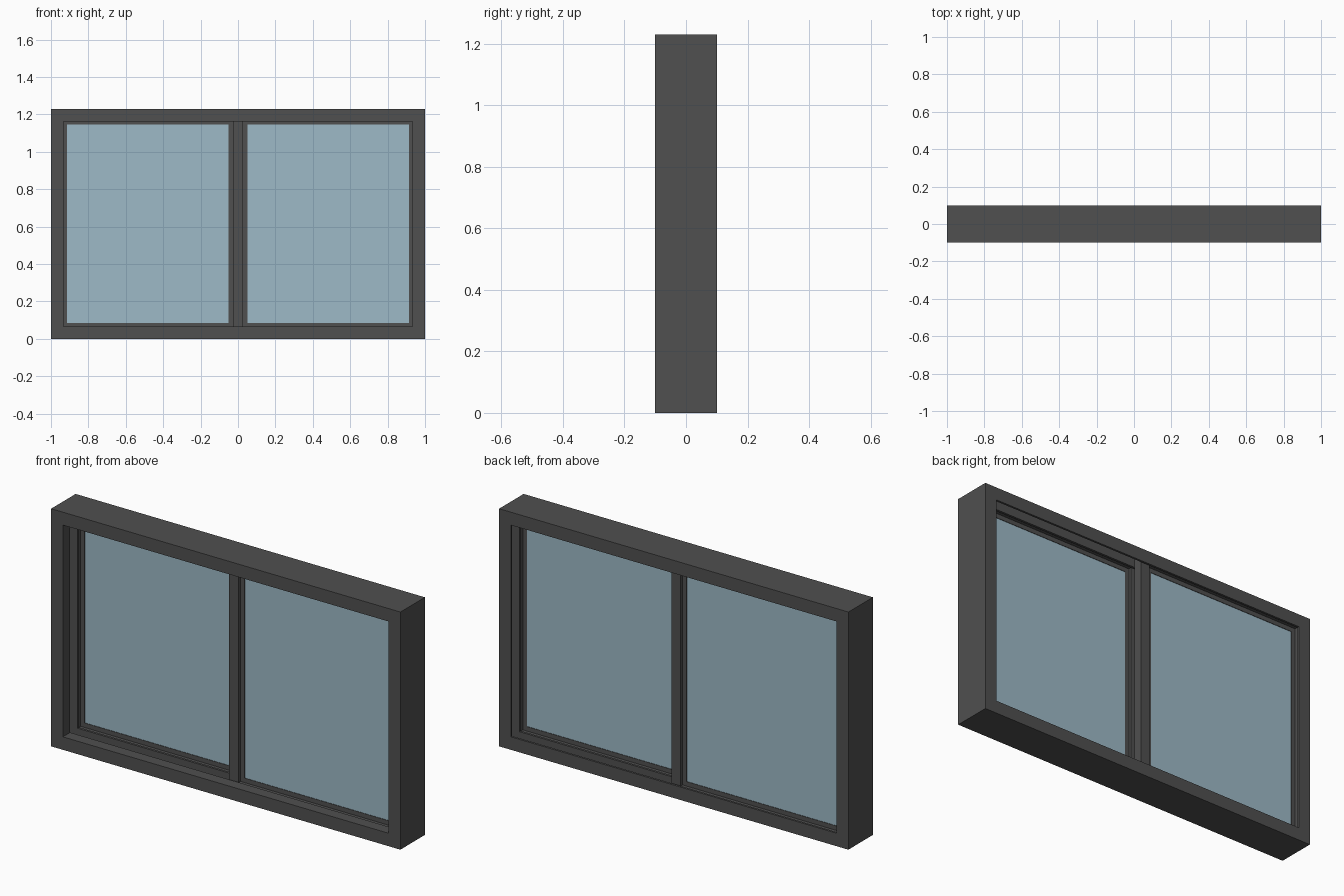
import bpy, bmesh

if "Cube" in bpy.data.objects:
    bpy.data.objects.remove(bpy.data.objects["Cube"])

W, H = 1.0, 1.23


def material(name, color):
    m = bpy.data.materials.new(name)
    m.diffuse_color = color
    m.use_nodes = True
    m.node_tree.nodes["Principled BSDF"].inputs["Base Color"].default_value = m.diffuse_color
    return m


dark = material("dark_metal", (0.08, 0.08, 0.08, 1))
blue = material("pane_blue", (0.34, 0.49, 0.57, 1))


def add_object(name, bm, mat):
    bmesh.ops.recalc_face_normals(bm, faces=bm.faces[:])
    me = bpy.data.meshes.new(name)
    bm.to_mesh(me)
    bm.free()
    me.materials.append(mat)
    ob = bpy.data.objects.new(name, me)
    bpy.context.collection.objects.link(ob)
    return ob


def mitred_ring(name, x0, x1, z0, z1, profile, mat):
    """Sweep a closed (inset, y) profile round a rectangle with mitred corners."""
    bm = bmesh.new()
    loops = []
    for d, y in profile:
        corners = [(x0 + d, z0 + d), (x1 - d, z0 + d), (x1 - d, z1 - d), (x0 + d, z1 - d)]
        loops.append([bm.verts.new((x, y, z)) for x, z in corners])
    for i, a in enumerate(loops):
        b = loops[(i + 1) % len(loops)]
        for k in range(4):
            n = (k + 1) % 4
            bm.faces.new((a[k], a[n], b[n], b[k]))
    return add_object(name, bm, mat)


def box(name, x0, x1, y0, y1, z0, z1, mat):
    bm = bmesh.new()
    bmesh.ops.create_cube(bm, size=1)
    for v in bm.verts:
        v.co = (x1 if v.co.x > 0 else x0, y1 if v.co.y > 0 else y0, z1 if v.co.z > 0 else z0)
    return add_object(name, bm, mat)


# Outer frame: front lip, front channel, middle fin, rear channel, rear lip
LIP, DEEP = 0.067, 0.006
frame_profile = [
    (0, -0.1), (LIP, -0.1), (LIP, -0.041), (DEEP, -0.041), (DEEP, 0.018),
    (LIP, 0.018), (LIP, 0.03), (DEEP, 0.03), (DEEP, 0.089), (LIP, 0.089),
    (LIP, 0.1), (0, 0.1)]
mitred_ring("outer_frame", -W, W, 0, H, frame_profile, dark)

# Sliding sashes: thick rails with a thin glazing bead, and a glass pane
RAIL, BEAD, EDGE = 0.054, 0.077, 0.008
for side, x0, x1, yc in (("left", -W + EDGE, 0.027, 0.0595), ("right", -0.027, W - EDGE, -0.0115)):
    z0, z1 = EDGE, H - EDGE
    t, b = 0.0225, 0.0065
    profile = [(0, yc - t), (RAIL, yc - t), (RAIL, yc - b), (BEAD, yc - b),
               (BEAD, yc + b), (RAIL, yc + b), (RAIL, yc + t), (0, yc + t)]
    mitred_ring(side + "_sash", x0, x1, z0, z1, profile, dark)
    g = BEAD - 0.004
    box(side + "_glass", x0 + g, x1 - g, yc - 0.004, yc + 0.004, z0 + g, z1 - g, blue)
